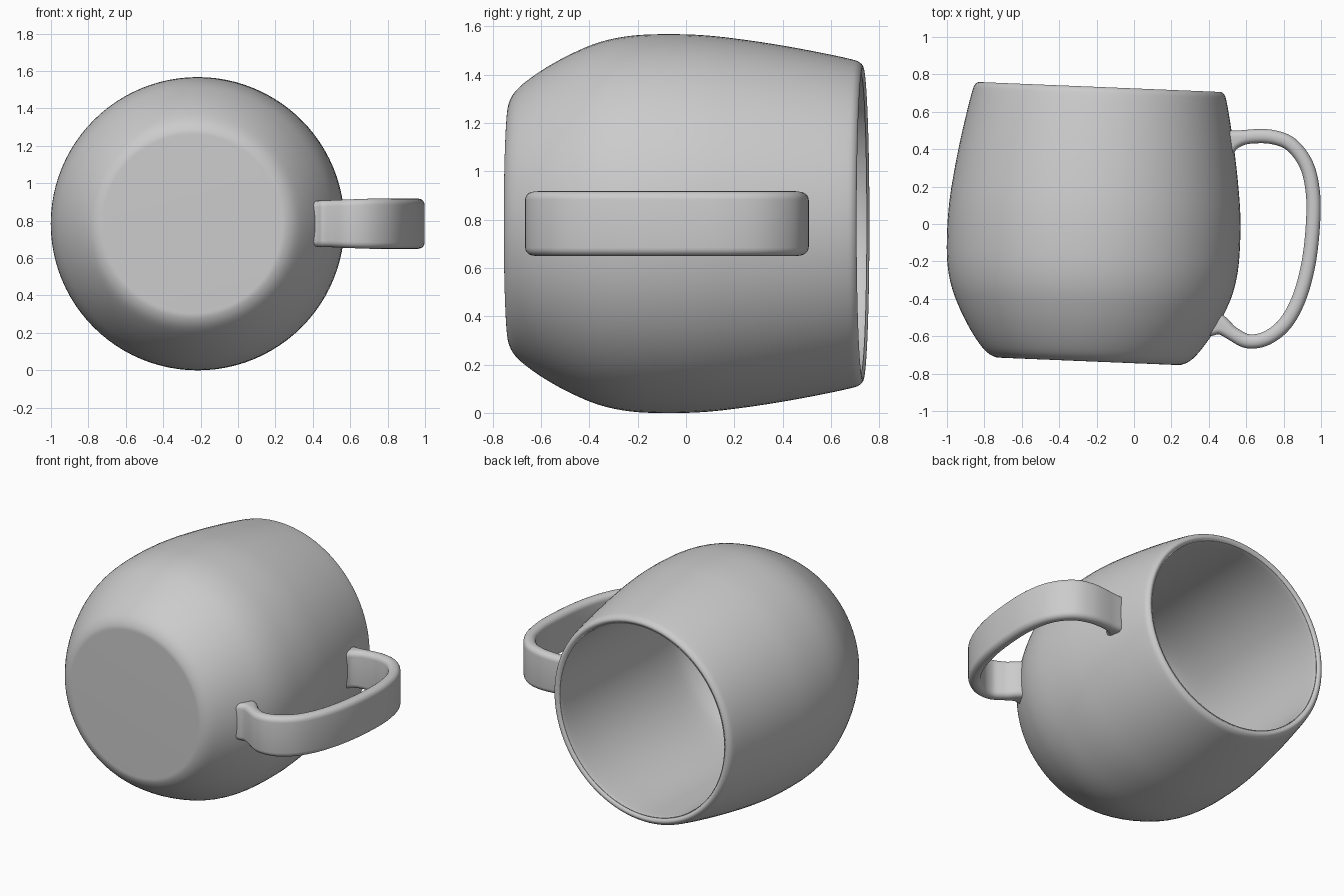
import bpy, bmesh, math
from mathutils import Vector

if "Cube" in bpy.data.objects:
    bpy.data.objects.remove(bpy.data.objects["Cube"])

grey = bpy.data.materials.new("clay grey")
grey.diffuse_color = (0.6, 0.6, 0.6, 1)
grey.use_nodes = True
grey.node_tree.nodes["Principled BSDF"].inputs["Base Color"].default_value = grey.diffuse_color


def spline(pts, steps):
    """Smooth open curve through the points (Catmull-Rom)."""
    p = [Vector(q) for q in pts]
    p = [2 * p[0] - p[1]] + p + [2 * p[-1] - p[-2]]
    out = []
    for i in range(1, len(p) - 2):
        a, b, c, d = p[i - 1:i + 3]
        for k in range(steps):
            t = k / steps
            out.append(0.5 * (2 * b + (c - a) * t + (2 * a - 5 * b + 4 * c - d) * t ** 2
                              + (3 * b - a - 3 * c + d) * t ** 3))
    return out + [p[-2]]


def loft(name, rings):
    """Skin closed rings in order and cap both ends."""
    bm = bmesh.new()
    rows = [[bm.verts.new(co) for co in ring] for ring in rings]
    n = len(rows[0])
    for a, b in zip(rows, rows[1:]):
        for j in range(n):
            k = (j + 1) % n
            bm.faces.new((a[j], a[k], b[k], b[j]))
    bm.faces.new(rows[0][::-1])
    bm.faces.new(rows[-1])
    bmesh.ops.recalc_face_normals(bm, faces=bm.faces)
    me = bpy.data.meshes.new(name)
    bm.to_mesh(me)
    bm.free()
    me.materials.append(grey)
    ob = bpy.data.objects.new(name, me)
    bpy.context.collection.objects.link(ob)
    bpy.context.view_layer.objects.active = ob
    ob.select_set(True)
    bpy.ops.object.shade_smooth_by_angle(angle=math.radians(50))
    ob.select_set(False)
    return ob


# Mug body: radius / position along the slightly tilted axis, outside then inside
tilt = 0.041
centre = Vector((-0.213, 0, 0.783))
axis = Vector((math.sin(tilt), math.cos(tilt), 0))
side = Vector((math.cos(tilt), -math.sin(tilt), 0))
up = Vector((0, 0, 1))
profile = [(0.46, -0.735), (0.50, -0.732), (0.545, -0.708), (0.59, -0.66), (0.645, -0.58),
           (0.70, -0.48), (0.75, -0.36), (0.777, -0.23), (0.784, -0.08), (0.779, 0.08),
           (0.761, 0.24), (0.735, 0.41), (0.703, 0.58), (0.68, 0.685), (0.668, 0.718),
           (0.648, 0.733), (0.628, 0.722), (0.62, 0.69), (0.62, 0.4), (0.62, 0.0),
           (0.62, -0.35), (0.60, -0.48), (0.55, -0.57), (0.46, -0.625), (0.38, -0.635)]
SEG = 96
rings = []
for r, t in spline(profile, 4):
    rings.append([centre + axis * t
                  + (side * math.cos(2 * math.pi * j / SEG) + up * math.sin(2 * math.pi * j / SEG)) * r
                  for j in range(SEG)])
loft("mug_body", rings)

# Handle: flat rounded strap swept along a loop, thickening where it meets the body
path = spline([(0.49, 0.43), (0.54, 0.452), (0.63, 0.468), (0.74, 0.465), (0.84, 0.425),
               (0.92, 0.32), (0.955, 0.18), (0.958, 0.02), (0.935, -0.2), (0.885, -0.39),
               (0.81, -0.53), (0.71, -0.61), (0.61, -0.627), (0.53, -0.588),
               (0.47, -0.545), (0.42, -0.53)], 6)
rings = []
for i, p in enumerate(path):
    d = (path[min(i + 1, len(path) - 1)] - path[max(i - 1, 0)]).normalized()
    normal = Vector((-d.y, d.x, 0))
    end = min((p - path[0]).length, (p - path[-1]).length)
    flare = max(0, 1 - end / 0.13) ** 2
    half_t, half_w = 0.038 + 0.035 * flare, 0.134 - 0.012 * max(0, 1 - end / 0.3)
    corner = 0.034
    ring = []
    for qx, qz, a0 in ((1, 1, 0), (-1, 1, 90), (-1, -1, 180), (1, -1, 270)):
        for k in range(6):
            a = math.radians(a0 + 18 * k)
            n_off = qx * (half_t - corner) + corner * math.cos(a)
            z_off = qz * (half_w - corner) + corner * math.sin(a)
            ring.append(Vector((p.x, p.y, 0.783 + z_off)) + normal * n_off)
    rings.append(ring)
loft("handle", rings)
